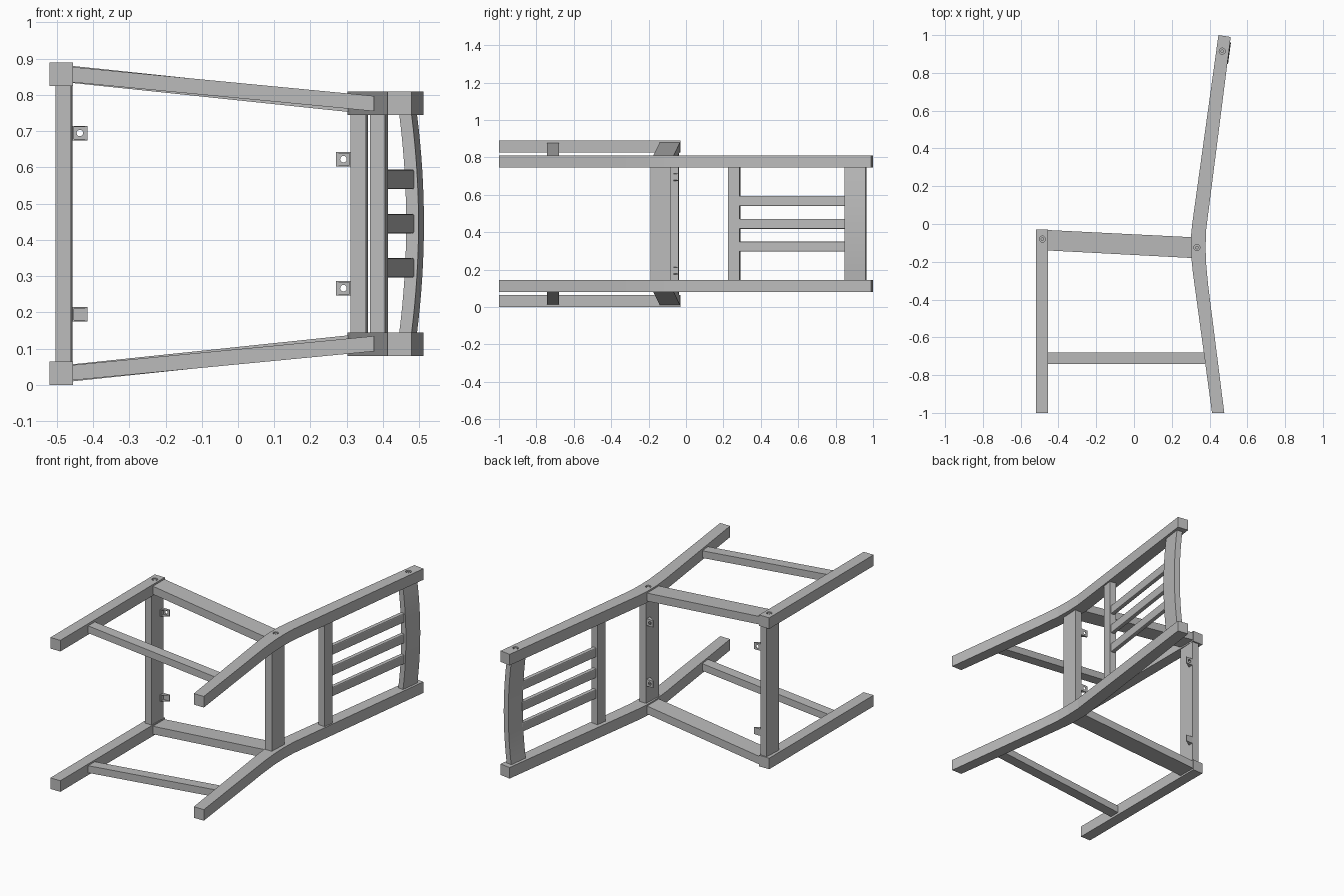
import bpy, bmesh, math
from mathutils import Matrix, Vector

MID = 0.445      # mirror plane height
if "Cube" in bpy.data.objects:
    bpy.data.objects.remove(bpy.data.objects["Cube"])

mat = bpy.data.materials.new("grey_wood")
mat.use_nodes = True
GREY = (0.5, 0.5, 0.5, 1)
mat.diffuse_color = GREY
mat.node_tree.nodes["Principled BSDF"].inputs["Base Color"].default_value = GREY


def finish(name, bm, mirror):
    """Optionally mirror the mesh about the middle height and make the object."""
    if mirror:
        copy = bmesh.ops.duplicate(bm, geom=bm.verts[:] + bm.edges[:] + bm.faces[:])["geom"]
        for v in copy:
            if isinstance(v, bmesh.types.BMVert):
                v.co.z = 2 * MID - v.co.z
    bmesh.ops.recalc_face_normals(bm, faces=bm.faces[:])
    mesh = bpy.data.meshes.new(name)
    bm.to_mesh(mesh)
    bm.free()
    mesh.materials.append(mat)
    obj = bpy.data.objects.new(name, mesh)
    bpy.context.collection.objects.link(obj)
    return obj


def loft(bm, outline, stations, slope=0):
    """Sweep an xy outline through (z, x offset) stations, sheared in z along x."""
    x0 = min(p[0] for p in outline)
    rings = [[bm.verts.new((x + dx, y, z + slope * (x - x0))) for x, y in outline]
             for z, dx in stations]
    n = len(outline)
    for a, b in zip(rings, rings[1:]):
        for i in range(n):
            j = (i + 1) % n
            bm.faces.new((a[i], a[j], b[j], b[i]))
    bm.faces.new(rings[0])
    bm.faces.new(rings[-1])


def part(name, outline, z0, z1, slope=0, mirror=False):
    bm = bmesh.new()
    loft(bm, outline, [(z0, 0), (z1, 0)], slope)
    return finish(name, bm, mirror)


def rect(x0, x1, y0, y1):
    return [(x0, y0), (x1, y0), (x1, y1), (x0, y1)]


def cylinders(name, centres, radius, depth, axis="Z", mirror=True):
    bm = bmesh.new()
    turn = Matrix.Rotation(math.pi / 2, 4, "X") if axis == "Y" else Matrix()
    for c in centres:
        bmesh.ops.create_cone(bm, cap_ends=True, segments=20, radius1=radius, radius2=radius,
                              depth=depth, matrix=Matrix.Translation(Vector(c)) @ turn)
    return finish(name, bm, mirror)


def cut(obj, cutter):
    """Subtract the cutter, then discard it."""
    cutter.hide_render = True
    mod = obj.modifiers.new("holes", "BOOLEAN")
    mod.operation, mod.solver, mod.object = "DIFFERENCE", "EXACT", cutter
    bpy.context.view_layer.objects.active = obj
    bpy.ops.object.modifier_apply(modifier=mod.name)
    bpy.data.objects.remove(cutter)


def bolt_holes(obj, name, spots, z_face):
    cut(obj, cylinders("hole_cutter", [(x, y, z_face) for x, y in spots], 0.016, 0.03))
    cylinders(name, [(x, y, z_face - 0.012) for x, y in spots], 0.009, 0.018)


# Front legs
front_legs = part("front_legs", rect(-0.52, -0.455, -1, -0.03), 0.825, 0.89, mirror=True)
bolt_holes(front_legs, "front_bolts", [(-0.485, -0.08)], 0.89)

# Back legs: one bent profile from foot to top
leg = [(0.413, -1), (0.478, -1), (0.392, -0.32), (0.381, -0.2), (0.379, -0.12), (0.382, -0.03),
       (0.512, 0.99), (0.447, 1), (0.308, 0.0), (0.302, -0.06), (0.302, -0.16), (0.312, -0.26)]
back_legs = part("back_legs", leg, 0.745, 0.81, mirror=True)
bolt_holes(back_legs, "back_bolts", [(0.333, -0.125), (0.467, 0.915)], 0.81)

# Seat side rails and lower stretchers, converging toward the back
part("seat_side_rails", [(-0.456, -0.14), (0.306, -0.18), (0.306, -0.07), (-0.456, -0.032)],
     0.833, 0.88, slope=-0.105, mirror=True)
part("leg_stretchers", rect(-0.456, 0.375, -0.742, -0.68),
     0.835, 0.877, slope=-0.096, mirror=True)

# Seat front and back rails
part("seat_front_rail", [(-0.504, -0.145), (-0.461, -0.147), (-0.456, -0.04), (-0.499, -0.037)],
     0.065, 0.825)
part("seat_back_rail", [(0.31, -0.19), (0.353, -0.19), (0.358, -0.08), (0.315, -0.08)],
     0.145, 0.745)

# Lower back rail, tilted with the legs
part("lower_back_rail", [(0.364, 0.23), (0.405, 0.225), (0.414, 0.285), (0.373, 0.291)],
     0.145, 0.745)

# Bowed top rail
bm = bmesh.new()
steps = 16
bow = [(0.145 + 0.6 * i / steps, 0.019 * (1 - (2 * i / steps - 1) ** 2)) for i in range(steps + 1)]
loft(bm, [(0.445, 0.853), (0.479, 0.848), (0.494, 0.96), (0.46, 0.966)], bow)
top_rail = finish("top_back_rail", bm, False)
bpy.ops.object.select_all(action="DESELECT")
top_rail.select_set(True)
bpy.context.view_layer.objects.active = top_rail
bpy.ops.object.shade_smooth_by_angle()

# Back slats
for i in range(3):
    z = MID + (i - 1) * 0.122
    slat = part("back_slat", [(0.38, 0.28), (0.406, 0.28), (0.487, 0.86), (0.461, 0.86)],
                z - 0.027, z + 0.027)
    bevel = slat.modifiers.new("soft_edges", "BEVEL")
    bevel.width, bevel.segments = 0.005, 2

# Seat brackets: a drilled plate with a wall flange and two cheeks
T = 0.004


def brackets(name, wall, out, y, z):
    xs = sorted((wall, wall + out * 0.042))
    bm = bmesh.new()
    loft(bm, rect(xs[0], xs[1], y - T, y), [(z - 0.02, 0), (z + 0.02, 0)])
    plate = finish(name + "_plates", bm, True)
    mid = (xs[0] + xs[1]) / 2
    cut(plate, cylinders("hole_cutter", [(mid, y, z)], 0.009, 0.03, "Y"))
    flange = sorted((wall, wall + out * T))
    part(name + "_flanges", rect(flange[0], flange[1], y - 0.03, y - T),
         z - 0.02, z + 0.02, mirror=True)
    cheek = [(wall, y - T), (wall + out * 0.042, y - T), (wall, y - 0.03)]
    for side in (-0.02, 0.02 - T):
        part(name + "_cheeks", cheek, z + side, z + side + T, mirror=True)


brackets("front_bracket", -0.457, 1, -0.04, 0.695)
brackets("back_bracket", 0.312, -1, -0.08, 0.623)
